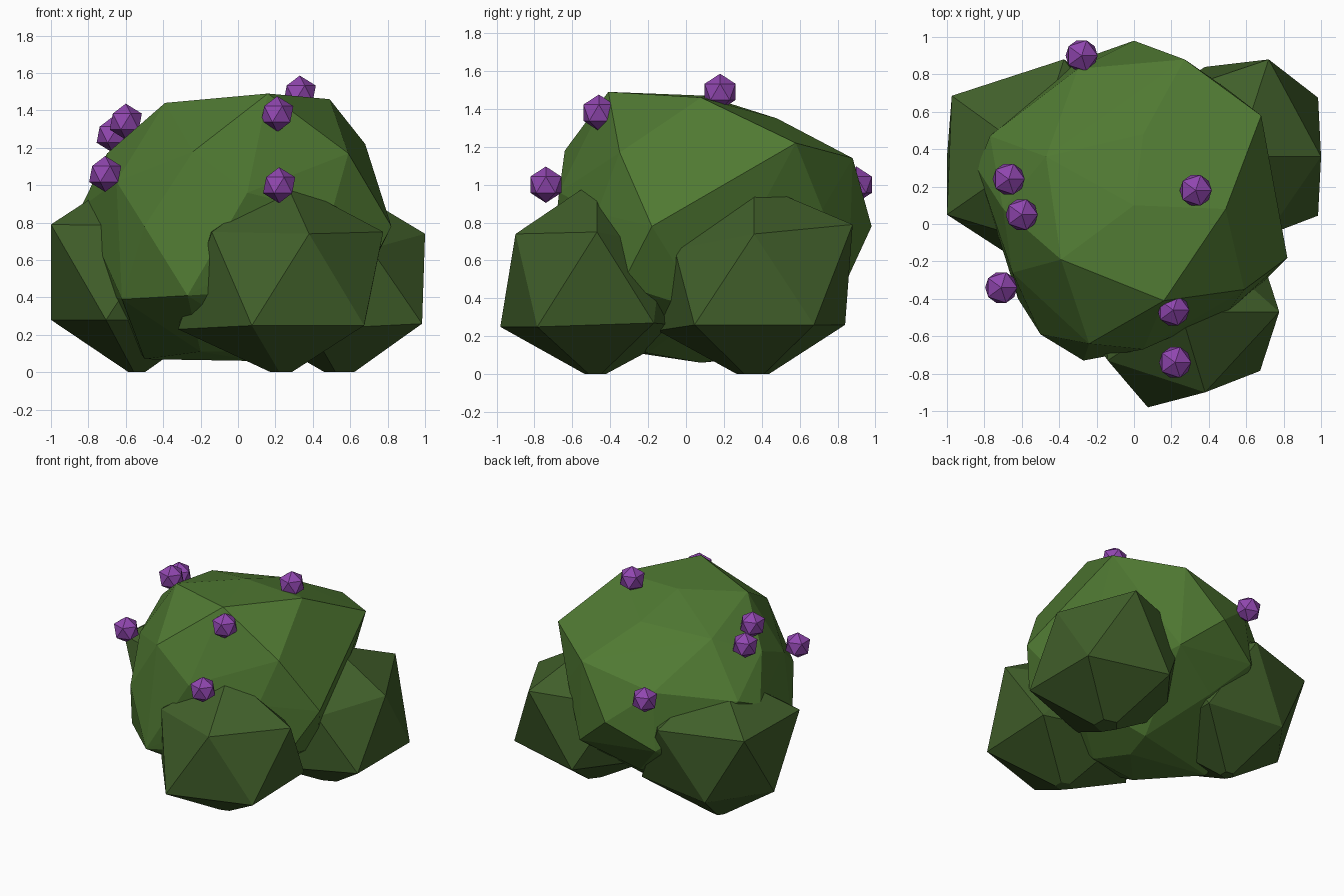
import bpy, bmesh
from mathutils import Vector

default_cube = bpy.data.objects.get("Cube")
if default_cube:
    bpy.data.objects.remove(default_cube, do_unlink=True)


def make_material(name, color):
    mat = bpy.data.materials.new(name)
    mat.use_nodes = True
    mat.diffuse_color = (*color, 1)
    mat.node_tree.nodes["Principled BSDF"].inputs["Base Color"].default_value = (*color, 1)
    return mat


leaf_green = make_material("leaf green", (0.079, 0.19, 0.032))
dark_leaf_green = make_material("dark leaf green", (0.052, 0.114, 0.023))
flower_purple = make_material("flower purple", (0.28, 0.062, 0.43))


def finish(bm, name, material):
    """Turn a bmesh into a flat shaded object."""
    bmesh.ops.recalc_face_normals(bm, faces=bm.faces)
    mesh = bpy.data.meshes.new(name)
    bm.to_mesh(mesh)
    bm.free()
    mesh.materials.append(material)
    obj = bpy.data.objects.new(name, mesh)
    bpy.context.collection.objects.link(obj)
    return obj


def faceted_ball(name, material, center, radius, height, dents=()):
    """Twenty-sided ball with some corners pulled, cut flat at the ground."""
    bm = bmesh.new()
    bmesh.ops.create_icosphere(bm, subdivisions=1, radius=1)
    for v in bm.verts:
        v.co = Vector((v.co.x * radius, v.co.y * radius, v.co.z * height)) + Vector(center)
    for dent in map(Vector, dents):
        nearest = min(bm.verts, key=lambda v: (v.co - dent).length)
        nearest.co = dent
    cut = bmesh.ops.bisect_plane(bm, geom=bm.verts[:] + bm.edges[:] + bm.faces[:],
                                 plane_co=(0, 0, 0), plane_no=(0, 0, -1), clear_outer=True)
    rim = [e for e in cut["geom_cut"] if isinstance(e, bmesh.types.BMEdge)]
    if rim:
        bmesh.ops.edgeloop_fill(bm, edges=rim)
    return finish(bm, name, material)


# Main bush: a rough faceted boulder spanned by its corners
crown = [(.16, -.41, 1.49), (-.39, -.19, 1.44), (.49, .08, 1.46), (0, .1, 1.47),
         (.05, .48, 1.35), (.68, .58, 1.22), (.27, .88, 1.14), (-.3, .83, 1.03),
         (-.47, .36, 1.31), (-.7, .08, 1.17), (-.65, -.26, 1.02), (-.24, -.64, 1.18),
         (.59, -.35, 1.17)]
waist = [(0, .98, .78), (.3, .86, .52), (-.34, .86, .6), (.82, -.18, .78),
         (.5, .72, .87), (.5, -.47, .85), (.05, -.67, .96), (-.5, -.59, .78),
         (-.84, .3, .88), (-.77, .47, .95)]
skirt = [(-.27, -.73, .41), (-.62, -.4, .39), (.66, -.34, .47), (.6, .1, .33),
         (-.1, .7, .34), (-.7, .3, .42), (-.5, .18, .07), (-.2, -.25, .11),
         (.1, .08, .06), (.2, -.2, .11), (.15, .3, .09)]
bm = bmesh.new()
for corner in crown + waist + skirt:
    bm.verts.new(corner)
hull = bmesh.ops.convex_hull(bm, input=bm.verts)
spare = set(hull["geom_interior"]) | set(hull["geom_unused"])
bmesh.ops.delete(bm, geom=[v for v in spare if isinstance(v, bmesh.types.BMVert)],
                 context="VERTS")
finish(bm, "main_bush", leaf_green)

# Lower bushes around the main one: centre and pulled corners
lower_bushes = {
    "front_bush": ((.24, -.47, .5), [(.38, -.9, .74), (-.14, -.73, .75), (-.32, -.47, .23),
                                     (.38, -.12, .68), (.68, -.17, .27), (.24, -.48, -.03),
                                     (.25, -.47, 1.03)]),
    "left_bush": ((.55, .36, .51), [(.71, -.06, .66), (.72, .88, .79), (1, .36, .74),
                                    (.39, -.15, .23), (.38, .84, .26), (.55, .36, 1.01)]),
    "right_bush": ((-.54, .37, .53), [(-1, .36, .28), (-1, .05, .79), (-.7, .77, .27)]),
}
for name, (center, dents) in lower_bushes.items():
    faceted_ball(name, dark_leaf_green, center, .6, .56, dents)

# Flowers dotted over the surface
flowers = [(.33, .18, 1.49), (.21, -.46, 1.38), (.22, -.74, 1), (-.71, -.34, 1.06),
           (-.6, .05, 1.34), (-.67, .24, 1.27), (-.28, .9, 1)]
for number, center in enumerate(flowers, start=1):
    faceted_ball(f"flower_{number}", flower_purple, center, .096, .096)
